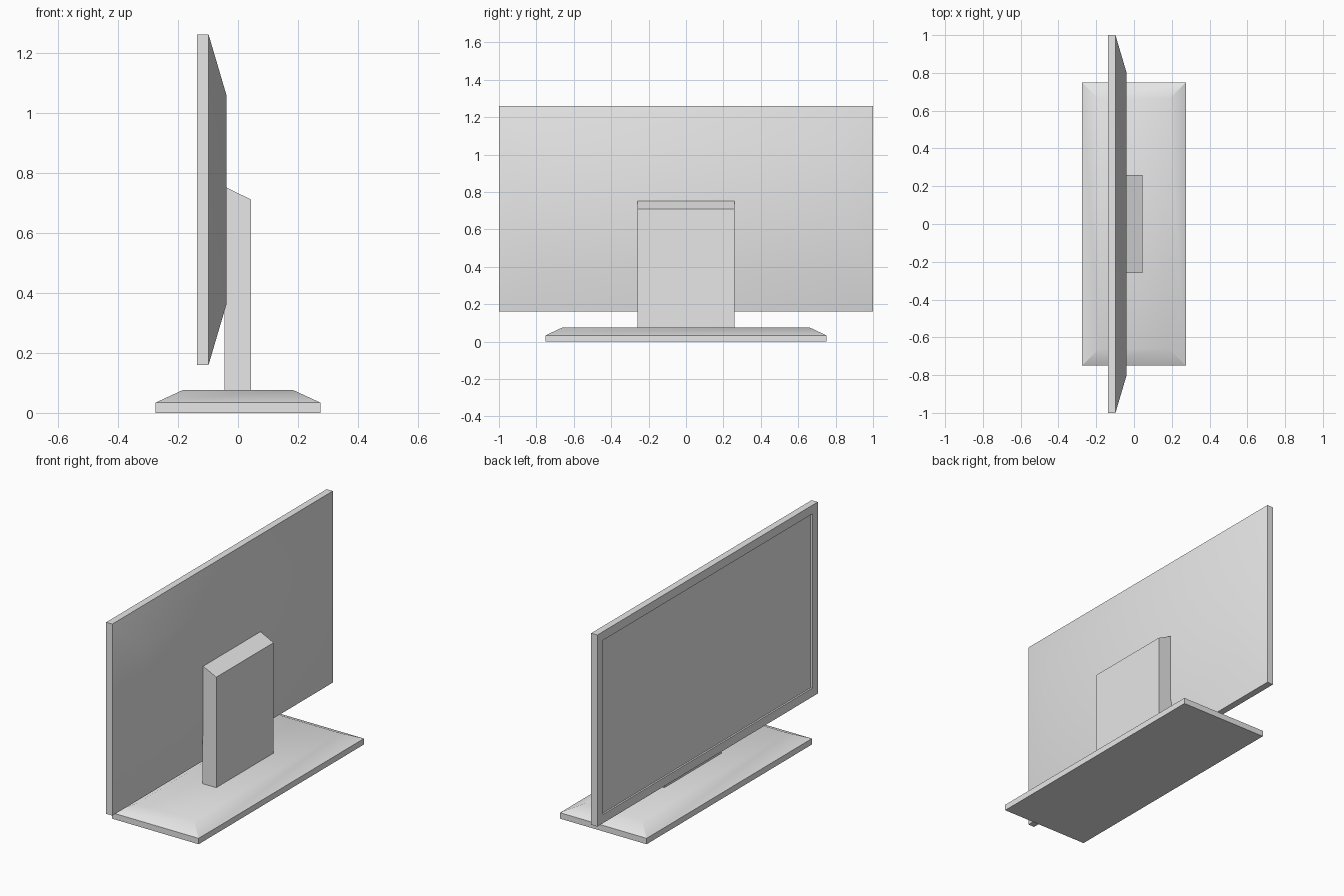
import bpy, bmesh, math

if "Cube" in bpy.data.objects:
    bpy.data.objects.remove(bpy.data.objects["Cube"], do_unlink=True)

grey = bpy.data.materials.new("light_grey")
grey.use_nodes = True
grey.diffuse_color = (0.8, 0.8, 0.8, 1)
grey.node_tree.nodes["Principled BSDF"].inputs["Base Color"].default_value = (0.8, 0.8, 0.8, 1)


def loft(name, rings):
    """Closed solid through a list of four-point rings."""
    bm = bmesh.new()
    loops = [[bm.verts.new(p) for p in ring] for ring in rings]
    for a, b in zip(loops, loops[1:]):
        for i in range(4):
            j = (i + 1) % 4
            bm.faces.new((a[i], a[j], b[j], b[i]))
    bm.faces.new(loops[0][::-1])
    bm.faces.new(loops[-1])
    bmesh.ops.recalc_face_normals(bm, faces=bm.faces)
    mesh = bpy.data.meshes.new(name)
    bm.to_mesh(mesh)
    bm.free()
    mesh.materials.append(grey)
    obj = bpy.data.objects.new(name, mesh)
    bpy.context.collection.objects.link(obj)
    bpy.ops.object.select_all(action="DESELECT")
    obj.select_set(True)
    bpy.context.view_layer.objects.active = obj
    bpy.ops.object.shade_smooth_by_angle(angle=math.radians(30))
    return obj


SIGNS = ((-1, -1), (1, -1), (1, 1), (-1, 1))
MID_Z = 0.71  # height of the panel centre


def upright(x, hy, hz):
    """Rectangle facing along x, centred on the panel."""
    return [(x, a * hy, MID_Z + b * hz) for a, b in SIGNS]


def level(z, hx, hy):
    """Horizontal rectangle."""
    return [(a * hx, b * hy, z) for a, b in SIGNS]


# Panel housing: recessed front, thin rim, tapered back
loft("panel_housing", [
    upright(-0.125, 0.95, 0.50),
    upright(-0.137, 0.95, 0.50),
    upright(-0.137, 1.00, 0.55),
    upright(-0.098, 1.00, 0.55),
    upright(-0.039, 0.80, 0.35),
])

# Screen plate lying in the recess
loft("screen", [upright(-0.127, 0.95, 0.50), upright(-0.123, 0.95, 0.50)])

# Stand column with a sloping top
column = [(-0.045, 0.07), (0.044, 0.07), (0.044, 0.71), (-0.045, 0.754)]
loft("stand_column", [[(x, y, z) for x, z in column] for y in (-0.26, 0.26)])

# Base slab with a bevelled upper edge
loft("stand_base", [
    level(0.0, 0.275, 0.75),
    level(0.034, 0.275, 0.75),
    level(0.076, 0.184, 0.66),
])
